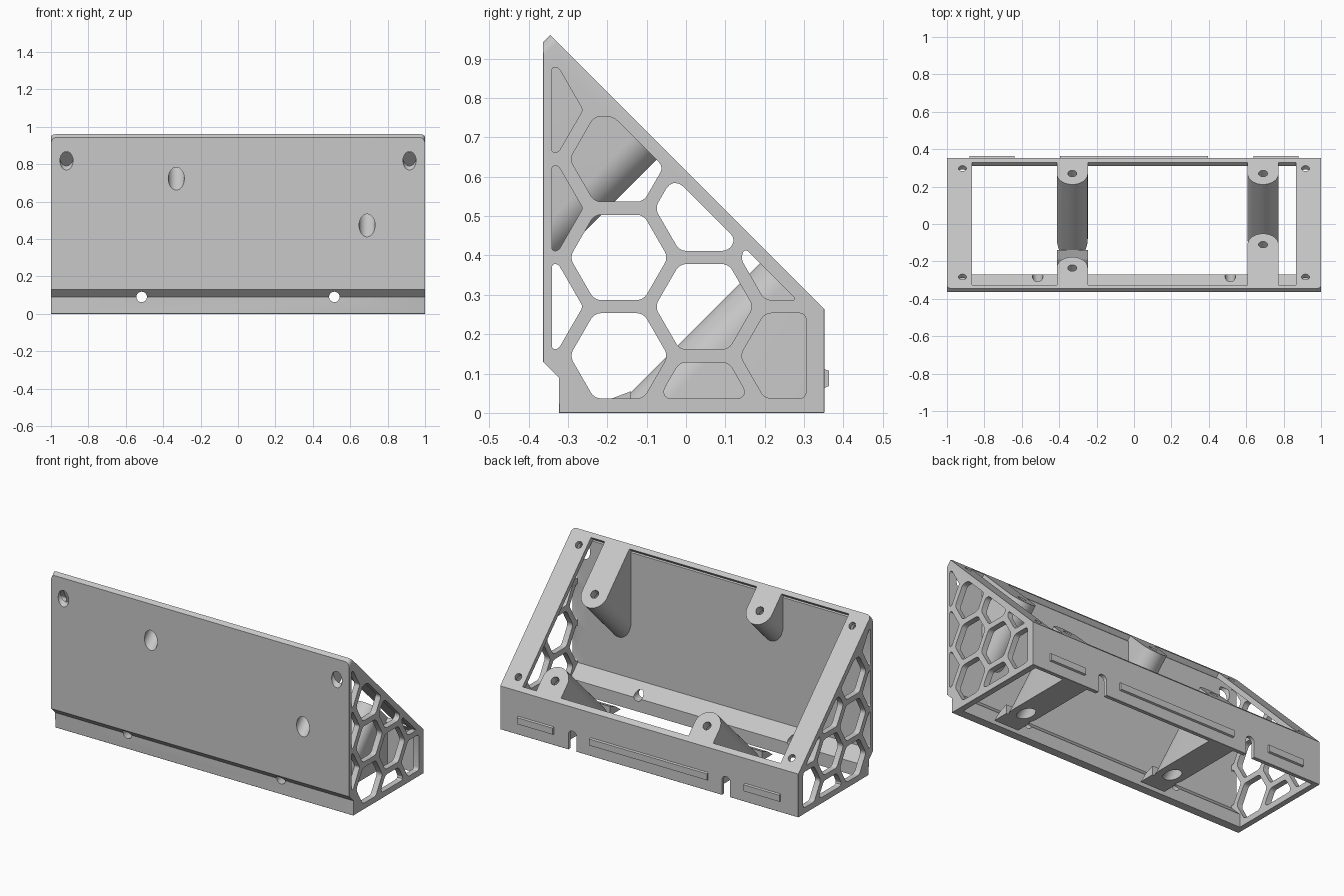
import bpy, bmesh, math
from mathutils import Matrix, Vector

old = bpy.data.objects.get("Cube")
if old:
    bpy.data.objects.remove(old, do_unlink=True)

grey = bpy.data.materials.new("plain grey")
grey.use_nodes = True
colour = (0.58, 0.58, 0.58, 1)
grey.diffuse_color = colour
grey.node_tree.nodes["Principled BSDF"].inputs["Base Color"].default_value = colour

SLOPE = 0.615                       # sloped face is y + z = SLOPE
S = math.sqrt(0.5)
NORMAL = Vector((0, S, S))
DOWN = Vector((0, S, -S))
RIGHT = Vector((1, 0, 0))


def make(name, bm):
    bmesh.ops.recalc_face_normals(bm, faces=bm.faces)
    mesh = bpy.data.meshes.new(name)
    bm.to_mesh(mesh)
    bm.free()
    mesh.materials.append(grey)
    obj = bpy.data.objects.new(name, mesh)
    bpy.context.collection.objects.link(obj)
    return obj


def extrude(points, offset):
    """Closed solid from an outline swept along an offset."""
    bm = bmesh.new()
    face = bm.faces.new([bm.verts.new(p) for p in points])
    ext = bmesh.ops.extrude_face_region(bm, geom=[face], use_keep_orig=True)["geom"]
    bmesh.ops.translate(bm, verts=[v for v in ext if isinstance(v, bmesh.types.BMVert)], vec=offset)
    return bm


def prism(profile, half, x=0):
    """Extrude a (y, z) profile along x."""
    return extrude([(x - half, y, z) for y, z in profile], RIGHT * half * 2)


def add_box(bm, centre, size):
    m = Matrix.Translation(centre) @ Matrix.Diagonal((*size, 1))
    return bmesh.ops.create_cube(bm, size=1, matrix=m)["verts"]


def add_rod(bm, start, end, radius):
    start, end = Vector(start), Vector(end)
    axis = end - start
    m = Matrix.Translation((start + end) / 2) @ axis.to_track_quat("Z", "Y").to_matrix().to_4x4()
    bmesh.ops.create_cone(bm, cap_ends=True, segments=40, radius1=radius, radius2=radius,
                          depth=axis.length, matrix=m)


def soften(bm, edges, offset, segments):
    bmesh.ops.bevel(bm, geom=edges, offset=offset, segments=segments, profile=.5,
                    affect="EDGES", clamp_overlap=True)


def combine(obj, other, op="DIFFERENCE"):
    mod = obj.modifiers.new("cut", "BOOLEAN")
    mod.operation, mod.solver, mod.object = op, "EXACT", other
    bpy.context.view_layer.objects.active = obj
    bpy.ops.object.modifier_apply(modifier=mod.name)
    bpy.data.objects.remove(other, do_unlink=True)


def on_slope(x, y):
    return Vector((x, y, SLOPE - y))


# Outer wedge: rounded top corners, chamfered base and upright edges
bm = prism([(-.323, 0), (.352, 0), (.352, .263), (-.345, .96),
            (-.363, .942), (-.363, .13), (-.323, .09)], 1)
soften(bm, [e for e in bm.edges if min(v.co.z for v in e.verts) > .93
            and e.calc_length() < .1], .025, 5)
chamfered = []
for e in bm.edges:
    a, b = (v.co for v in e.verts)
    upright = abs(a.y - b.y) < .001 and abs(a.x - b.x) < .001
    if upright or max(a.z, b.z) < .001:
        chamfered.append(e)
soften(bm, chamfered, .008, 1)
body = make("sloped_frame", bm)

# Hollow space: room under the rim, plus the opening in the sloped face
hollow = make("hollow", prism([(-.27, -.1), (-.27, .08), (-.341, .15), (-.341, .916),
                               (.33, .245), (.33, -.1)], .965))
opening = make("opening", prism([(-.347, .918), (.308, .263), (.43, .385), (-.225, 1.04)], .865))
combine(hollow, opening, "UNION")

# Screw posts stay solid inside the hollow: (x, y on slope, side that meets a wall)
posts = [(-.33, -.235, -1), (.69, -.11, -1), (-.33, .27, 1), (.69, .27, 1)]
RADIUS = .083
for x, y, side in posts:
    base = on_slope(x, y) - NORMAL
    outline = []
    for i in range(25):
        t = math.pi * i / 24
        outline.append(base + RIGHT * RADIUS * math.cos(t) - DOWN * side * RADIUS * math.sin(t))
    outline += [base + RIGHT * RADIUS * s + DOWN * side * .8 for s in (-1, 1)]
    combine(hollow, make("post", extrude(outline, NORMAL * 1.3)))
combine(body, hollow)

# Honeycomb cells through both side walls, trimmed to the wall border
limits = [((0, -.341, 0), (0, -1, 0)), ((0, .305, 0), (0, 1, 0)),
          ((0, 0, .036), (0, 0, -1)), ((0, 0, .568), (0, 1, 1))]
PITCH = .25
for column in range(4):
    for row in range(4):
        y = -.387 + column * PITCH * math.sqrt(.75)
        z = (.145 if column % 2 else .02) + row * PITCH
        if not -.3 < y + z < .7:
            continue
        bm = bmesh.new()
        m = Matrix.Translation((1, y, z)) @ Matrix.Rotation(math.pi / 2, 4, "Y")
        bmesh.ops.create_cone(bm, cap_ends=True, segments=6, radius1=.125, radius2=.125, depth=.2, matrix=m)
        # corners of each hexagon point to the front and back
        if max(v.co.y for v in bm.verts) - y < .12:
            bmesh.ops.rotate(bm, verts=bm.verts, cent=(1, y, z), matrix=Matrix.Rotation(math.pi / 6, 3, "X"))
        for point, out in limits:
            bmesh.ops.bisect_plane(bm, geom=bm.verts[:] + bm.edges[:] + bm.faces[:],
                                   plane_co=point, plane_no=out, clear_outer=True)
            bmesh.ops.holes_fill(bm, edges=[e for e in bm.edges if e.is_boundary])
        bmesh.ops.recalc_face_normals(bm, faces=bm.faces)
        sides = [e for e in bm.edges if abs(e.verts[0].co.x - e.verts[1].co.x) > .1]
        sharp = [e for e in sides if e.calc_face_angle() > 1.7]
        blunt = [e for e in sides if e not in sharp]
        soften(bm, blunt, .016, 4)
        soften(bm, [e for e in sharp if e.is_valid], .035, 4)
        copy = bmesh.ops.duplicate(bm, geom=bm.verts[:] + bm.edges[:] + bm.faces[:])["geom"]
        for v in copy:
            if isinstance(v, bmesh.types.BMVert):
                v.co.x *= -1
        combine(body, make("cell", bm))

# Screw holes with wide access bores behind them
for x, y, side in posts:
    top = on_slope(x, y)
    for radius, near in ((.024, .1), (.043, -.05)):
        bm = bmesh.new()
        add_rod(bm, top - NORMAL * .9, top + NORMAL * near, radius)
        combine(body, make("bore", bm))
for x in (-.917, .917):
    bm = bmesh.new()
    for y in (-.283, .297):
        top = on_slope(x, y)
        add_rod(bm, top - NORMAL * .045, top + NORMAL * .1, .021)
    top = on_slope(x, -.283)
    add_rod(bm, top - NORMAL * .4, top - NORMAL * .06, .035)
    combine(body, make("corner_holes", bm))

# Cable holes through front and back, opened to notches at the back
for x in (-.515, .515):
    bm = bmesh.new()
    add_rod(bm, (x, -.5, .09), (x, .5, .09), .028)
    combine(body, make("cable_hole", bm))
    bm = bmesh.new()
    add_box(bm, (x, .35, .02), (.056, .1, .14))
    combine(body, make("notch", bm))

# Flared feet at the floor end of the lower posts
for name, x in (("left_post_foot", .69), ("right_post_foot", -.33)):
    make(name, prism([(-.24, 0), (-.19, .036), (-.14, .055), (-.14, 0)], RADIUS, x))

# Raised ribs on the back wall, narrower toward the outside
for name, x, width in (("left_rib", .76, .24), ("middle_rib", 0, .79), ("right_rib", -.76, .24)):
    bm = bmesh.new()
    for v in add_box(bm, (x, .352, .0875), (width, .022, .055)):
        if v.co.y > .352:
            v.co.z += .008 if v.co.z < .0875 else -.008
    make(name, bm)

# Smooth the bores and posts, keep edges sharp
bpy.context.view_layer.update()
bpy.context.view_layer.objects.active = body
body.select_set(True)
bpy.ops.object.shade_smooth_by_angle(angle=math.radians(30))
